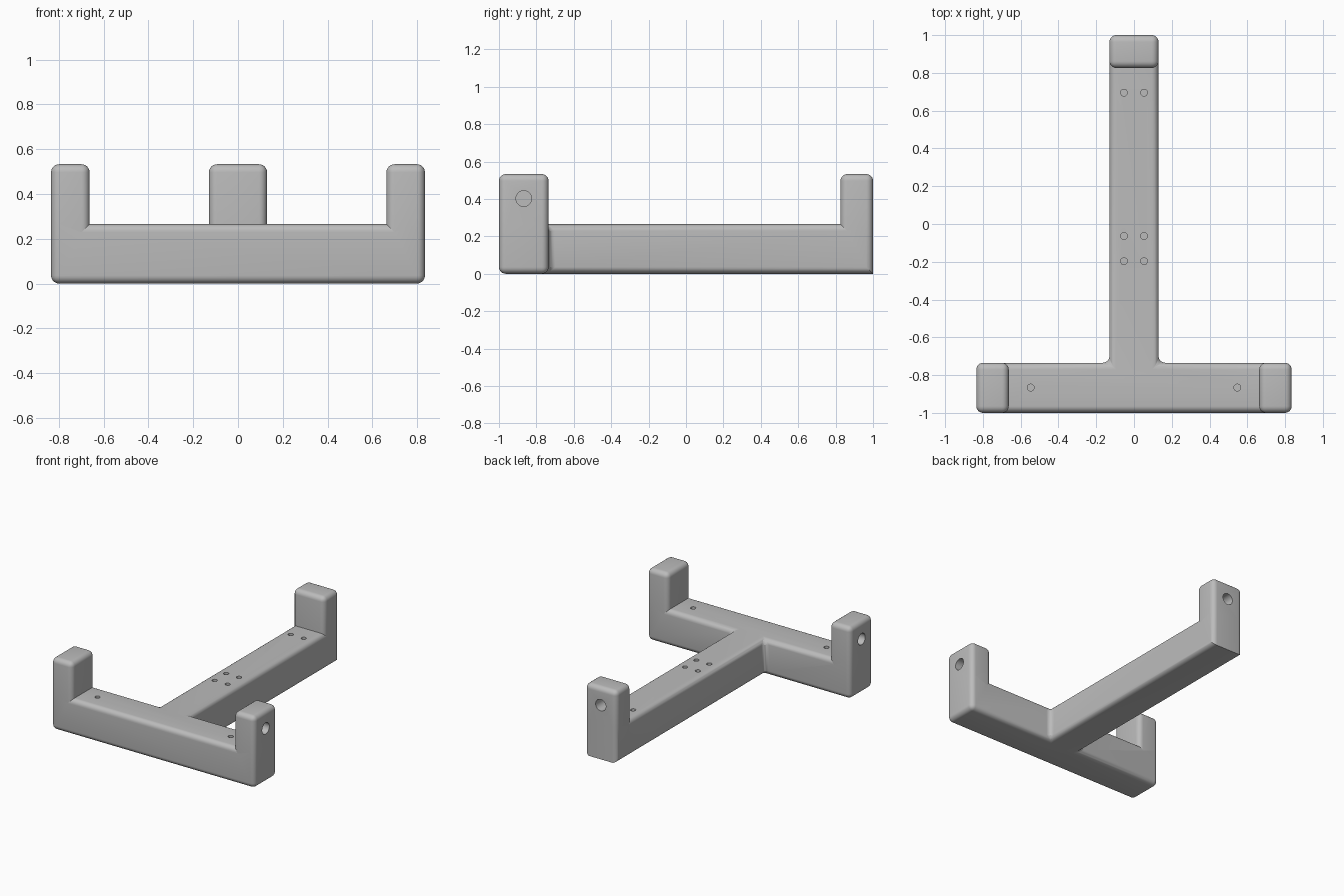
import bpy, bmesh, math
from mathutils import Matrix, Vector

cube = bpy.data.objects.get("Cube")
if cube:
    bpy.data.objects.remove(cube, do_unlink=True)

grey = bpy.data.materials.new("mid grey")
grey.use_nodes = True
colour = (0.5, 0.5, 0.5, 1)
grey.diffuse_color = colour
grey.node_tree.nodes["Principled BSDF"].inputs["Base Color"].default_value = colour

W, INNER, STEM = 0.835, 0.663, 0.13      # half widths
FRONT, JOIN, POST, BACK = -1.0, -0.735, 0.826, 1.0
BAR_H, POST_H, ROUND = 0.265, 0.533, 0.036


def new_object(name, bm):
    mesh = bpy.data.meshes.new(name)
    bm.to_mesh(mesh)
    bm.free()
    obj = bpy.data.objects.new(name, mesh)
    bpy.context.collection.objects.link(obj)
    mesh.materials.append(grey)
    return obj


def raise_faces(bm, faces, height):
    result = bmesh.ops.extrude_face_region(bm, geom=faces)["geom"]
    verts = [v for v in result if isinstance(v, bmesh.types.BMVert)]
    bmesh.ops.translate(bm, verts=verts, vec=(0, 0, height))
    return [f for f in result if isinstance(f, bmesh.types.BMFace)]


# T-shaped footprint, raised into a frame with three end posts
bm = bmesh.new()
xs = (-W, -INNER, -STEM, STEM, INNER, W)
cells = [(a, b, FRONT, JOIN) for a, b in zip(xs, xs[1:])]
cells += [(-STEM, STEM, JOIN, POST), (-STEM, STEM, POST, BACK)]
for x0, x1, y0, y1 in cells:
    bm.faces.new([bm.verts.new(p) for p in
                  ((x0, y0, 0), (x1, y0, 0), (x1, y1, 0), (x0, y1, 0))])
bmesh.ops.remove_doubles(bm, verts=bm.verts[:], dist=0.0001)
base = bm.faces[:]
tops = raise_faces(bm, base, BAR_H)
for top in tops:
    c = top.calc_center_median()
    if abs(c.x) > INNER or c.y > POST:
        raise_faces(bm, [top], POST_H - BAR_H)
bmesh.ops.recalc_face_normals(bm, faces=bm.faces[:])
bmesh.ops.dissolve_limit(bm, angle_limit=0.01, verts=bm.verts[:], edges=bm.edges[:])

# Round everything except the post feet and the rear lower edge
weight = bm.edges.layers.float.new("bevel_weight_edge")
for e in bm.edges:
    mid = (e.verts[0].co + e.verts[1].co) / 2
    upright = abs(e.verts[0].co.z - e.verts[1].co.z) > 0.01
    rear_foot = mid.z < 0.01 and mid.y > BACK - 0.01
    if (e.is_convex or upright) and not rear_foot:
        e[weight] = 1.0
frame = new_object("support_frame", bm)
bevel = frame.modifiers.new("rounded_edges", "BEVEL")
bevel.limit_method = "WEIGHT"
bevel.width = ROUND
bevel.segments = 6


# Blind screw holes and axle holes, cut as one set of cylinders
holes = bmesh.new()


def hole(position, axis, radius, depth):
    turn = Vector((0, 0, 1)).rotation_difference(Vector(axis)).to_matrix().to_4x4()
    bmesh.ops.create_cone(holes, cap_ends=True, segments=32, radius1=radius,
                          radius2=radius, depth=depth * 2,
                          matrix=Matrix.Translation(position) @ turn)


for side in (-1, 1):
    for y in (-0.197, -0.063, 0.695):
        hole((side * 0.053, y, BAR_H), (0, 0, 1), 0.018, 0.1)
    hole((side * 0.547, -0.866, BAR_H), (0, 0, 1), 0.018, 0.1)
    hole((side * W, -0.867, 0.402), (1, 0, 0), 0.042, 0.11)
hole((0, BACK, 0.402), (0, 1, 0), 0.042, 0.11)
cutter = new_object("hole_cutter", holes)
cutter.hide_render = True
cutter.hide_set(True)
cutter.display_type = "WIRE"
cut = frame.modifiers.new("holes", "BOOLEAN")
cut.operation = "DIFFERENCE"
cut.solver = "EXACT"
cut.object = cutter

# Apply the modifiers, drop the cutter and smooth the rounded edges
bpy.ops.object.select_all(action="DESELECT")
frame.select_set(True)
bpy.context.view_layer.objects.active = frame
for modifier in list(frame.modifiers):
    bpy.ops.object.modifier_apply(modifier=modifier.name)
bpy.data.objects.remove(cutter, do_unlink=True)
bpy.ops.object.shade_smooth_by_angle(angle=math.radians(30))
